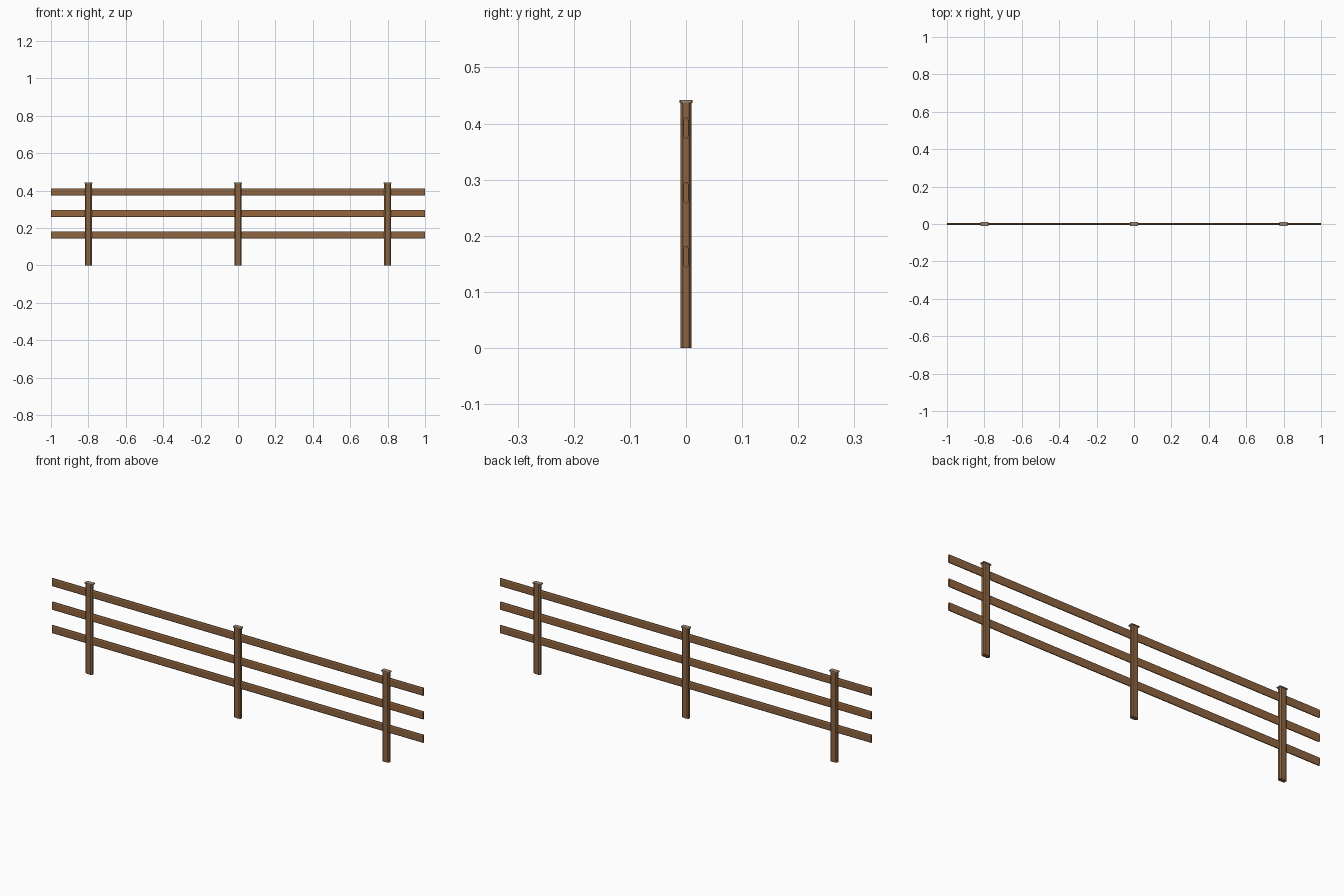
import bpy, bmesh

if "Cube" in bpy.data.objects:
    bpy.data.objects.remove(bpy.data.objects["Cube"])


def material(name, rgb):
    m = bpy.data.materials.new(name)
    m.diffuse_color = (*rgb, 1.0)
    m.use_nodes = True
    m.node_tree.nodes["Principled BSDF"].inputs["Base Color"].default_value = m.diffuse_color
    return m


post_wood = material("post wood", (0.265, 0.133, 0.057))
rail_wood = material("rail wood", (0.275, 0.128, 0.052))
mid_wood = material("middle rail wood", (0.295, 0.130, 0.045))
cap_wood = material("weathered cap", (0.32, 0.235, 0.155))


def prism(name, profile, axis, lo, hi, mat):
    """Extrude a closed 2D profile along the x or z axis."""
    bm = bmesh.new()
    if axis == 'x':
        pts = [(lo, a, b) for a, b in profile]
        move = (hi - lo, 0, 0)
    else:
        pts = [(a, b, lo) for a, b in profile]
        move = (0, 0, hi - lo)
    face = bm.faces.new([bm.verts.new(p) for p in pts])
    geo = bmesh.ops.extrude_face_region(bm, geom=[face], use_keep_orig=True)
    verts = [v for v in geo["geom"] if isinstance(v, bmesh.types.BMVert)]
    bmesh.ops.translate(bm, verts=verts, vec=move)
    bmesh.ops.recalc_face_normals(bm, faces=bm.faces)
    mesh = bpy.data.meshes.new(name)
    bm.to_mesh(mesh)
    bm.free()
    mesh.materials.append(mat)
    ob = bpy.data.objects.new(name, mesh)
    bpy.context.collection.objects.link(ob)
    return ob


def octagon(cx, cy, hx, hy, ca, cb):
    """Rectangle with its four corners cut off."""
    return [(cx + sx, cy + sy) for sx, sy in (
        (-hx + ca, -hy), (hx - ca, -hy), (hx, -hy + cb), (hx, hy - cb),
        (hx - ca, hy), (-hx + ca, hy), (-hx, hy - cb), (-hx, -hy + cb))]


# posts with chamfered corners and thin overhanging caps
for side, x in (("left", -0.8), ("middle", 0.0), ("right", 0.8)):
    prism(side + "_post", octagon(x, 0, 0.0185, 0.0098, 0.006, 0.0045),
          'z', 0.0, 0.437, post_wood)
    prism(side + "_post_cap", octagon(x, 0, 0.021, 0.0118, 0.003, 0.002),
          'z', 0.437, 0.442, cap_wood)

# rails running through the posts
for level, z, mat in (("bottom", 0.163, rail_wood), ("middle", 0.277, mid_wood),
                      ("top", 0.392, rail_wood)):
    prism(level + "_rail", octagon(0, z, 0.0043, 0.0192, 0.0022, 0.005),
          'x', -1.0, 1.0, mat)
